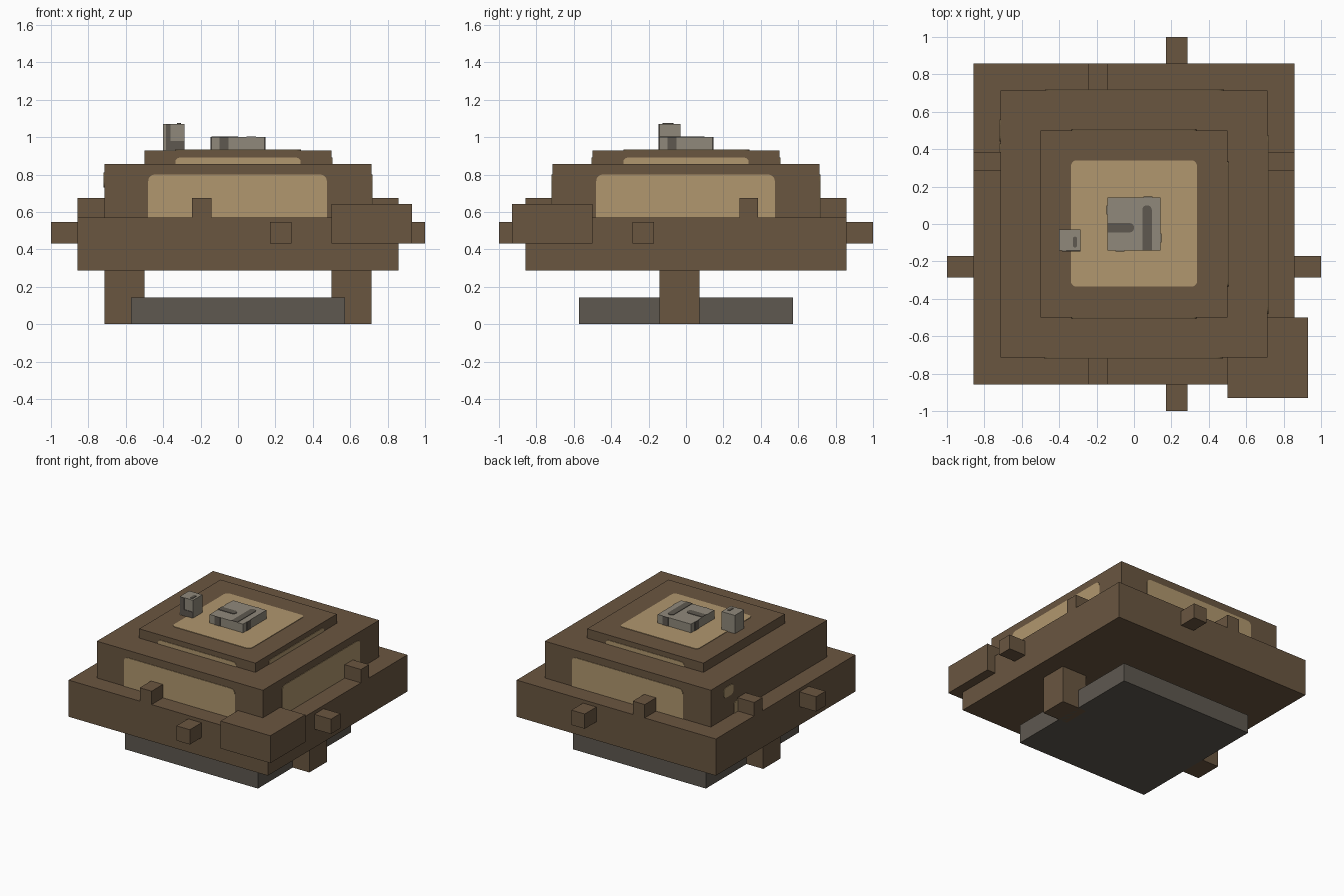
import bpy, bmesh, math
from mathutils import Matrix

cube = bpy.data.objects.get("Cube")
if cube:
    bpy.data.objects.remove(cube, do_unlink=True)


def material(name, r, g, b):
    col = [((c / 255 + 0.055) / 1.055) ** 2.4 for c in (r, g, b)] + [1.0]
    m = bpy.data.materials.new(name)
    m.use_nodes = True
    m.diffuse_color = col
    m.node_tree.nodes["Principled BSDF"].inputs["Base Color"].default_value = col
    return m


BROWN = material("brown", 106, 86, 64)
TAN = material("tan", 177, 151, 110)
GREY = material("light_grey", 144, 137, 123)
DARK = material("dark_grey", 94, 88, 80)


def finish(name, bm, mat):
    bmesh.ops.recalc_face_normals(bm, faces=bm.faces)
    me = bpy.data.meshes.new(name)
    bm.to_mesh(me)
    bm.free()
    me.materials.append(mat)
    ob = bpy.data.objects.new(name, me)
    bpy.context.collection.objects.link(ob)
    return ob


def box(name, x, y, z, mat=BROWN):
    """Box from (min, max) pairs."""
    bm = bmesh.new()
    bmesh.ops.create_cube(bm, size=1)
    for v in bm.verts:
        v.co = [a + (c + 0.5) * (b - a) for c, (a, b) in zip(v.co, (x, y, z))]
    return finish(name, bm, mat)


def plate(name, u, v, matrix, mat, radii=(0, 0, 0, 0), t=0.004):
    """Thin plate in local u, v; radii start at the lower left, anticlockwise."""
    bm = bmesh.new()
    corners = [(u[0], v[0], 1, 1), (u[1], v[0], -1, 1), (u[1], v[1], -1, -1), (u[0], v[1], 1, -1)]
    pts = []
    for i, ((a, b, sx, sy), r) in enumerate(zip(corners, radii)):
        for k in range(6 if r else 1):
            ang = math.pi + i * math.pi / 2 + k * math.pi / 10
            pts.append((a + sx * r + r * math.cos(ang), b + sy * r + r * math.sin(ang), 0)
                       if r else (a, b, 0))
    face = bm.faces.new([bm.verts.new(p) for p in pts])
    ext = bmesh.ops.extrude_face_region(bm, geom=[face])
    for e in ext["geom"]:
        if isinstance(e, bmesh.types.BMVert):
            e.co.z += t
    bm.transform(matrix)
    return finish(name, bm, mat)


def side(k, dist):
    """Matrix for a plate on side k: 0 front, 1 +x, 2 back, 3 -x."""
    return (Matrix.Rotation(k * math.pi / 2, 4, 'Z') @ Matrix.Translation((0, -dist, 0))
            @ Matrix.Rotation(math.pi / 2, 4, 'X'))


def top(z):
    return Matrix.Translation((0, 0, z))


# Stacked body
box("base_plate", (-.571, .571), (-.571, .571), (0, .143), DARK)
box("lower_body", (-.857, .857), (-.857, .857), (.286, .571))
box("middle_body", (-.714, .714), (-.714, .714), (.571, .857))
box("top_slab", (-.5, .5), (-.5, .5), (.857, .929))
box("corner_block", (.5, .929), (-.929, -.5), (.43, .643))

# Legs, side pegs and ledge bumps, one on each opposite side
for s, n in ((-1, "right"), (1, "left")):
    span = lambda a, b: tuple(sorted((s * a, s * b)))
    box(n + "_leg", span(.5, .714), (-.143, .071), (0, .286))
    box(n + "_peg", span(.857, 1), (-.286, -.171), (.43, .545))
    box(n + "_bump", span(.714, .857), (.286, .386), (.571, .675))
    m = "front" if s < 0 else "back"
    box(m + "_peg", (.171, .286), span(.857, 1), (.43, .545))
    box(m + "_bump", (-.245, -.143), span(.714, .857), (.571, .675))

# Tan panels on three sides of the body and slab, and on the top
for k, n in enumerate(("front", "left", "back")):
    plate(n + "_panel", (-.48, .475), (.571, .8), side(k, .714), TAN, (0, 0, .035, .035))
    plate(n + "_slab_panel", (-.335, .335), (.857, .89), side(k, .5), TAN, (0, 0, .022, .022))
plate("top_panel", (-.337, .337), (-.335, .34), top(.929), TAN, (.03,) * 4)

# Worn remains of the panel on the fourth side
plate("right_panel_upper_patch", (-.56, -.44), (.73, .81), side(3, .714), TAN, (.03,) * 4)
plate("right_panel_lower_patch", (-.43, -.36), (.571, .66), side(3, .714), TAN, (0, 0, .02, .02))

# Central block with dark slots
box("centre_block", (-.143, .143), (-.143, .143), (.929, 1.0), GREY)
plate("centre_long_slot", (.045, .095), (-.143, .1), top(1.0), DARK, (0, 0, .024, .024))
plate("centre_short_slot", (-.143, 0), (-.045, .005), top(1.0), DARK, (0, .024, .024, 0))
for k in range(4):
    plate("centre_side_slot", (-.1, -.05), (.932, 1.0), side(k, .143), DARK)

# Small block with dark markings
box("small_block", (-.4, -.286), (-.143, -.029), (.929, 1.071), GREY)
plate("small_block_top_mark", (-.327, -.304), (-.125, -.068), top(1.071), DARK, (.011,) * 4)
plate("small_block_front_stripe", (-.386, -.36), (.98, 1.071), side(0, .143), DARK)
plate("small_block_front_band", (-.386, -.286), (.932, .98), side(0, .143), DARK)
